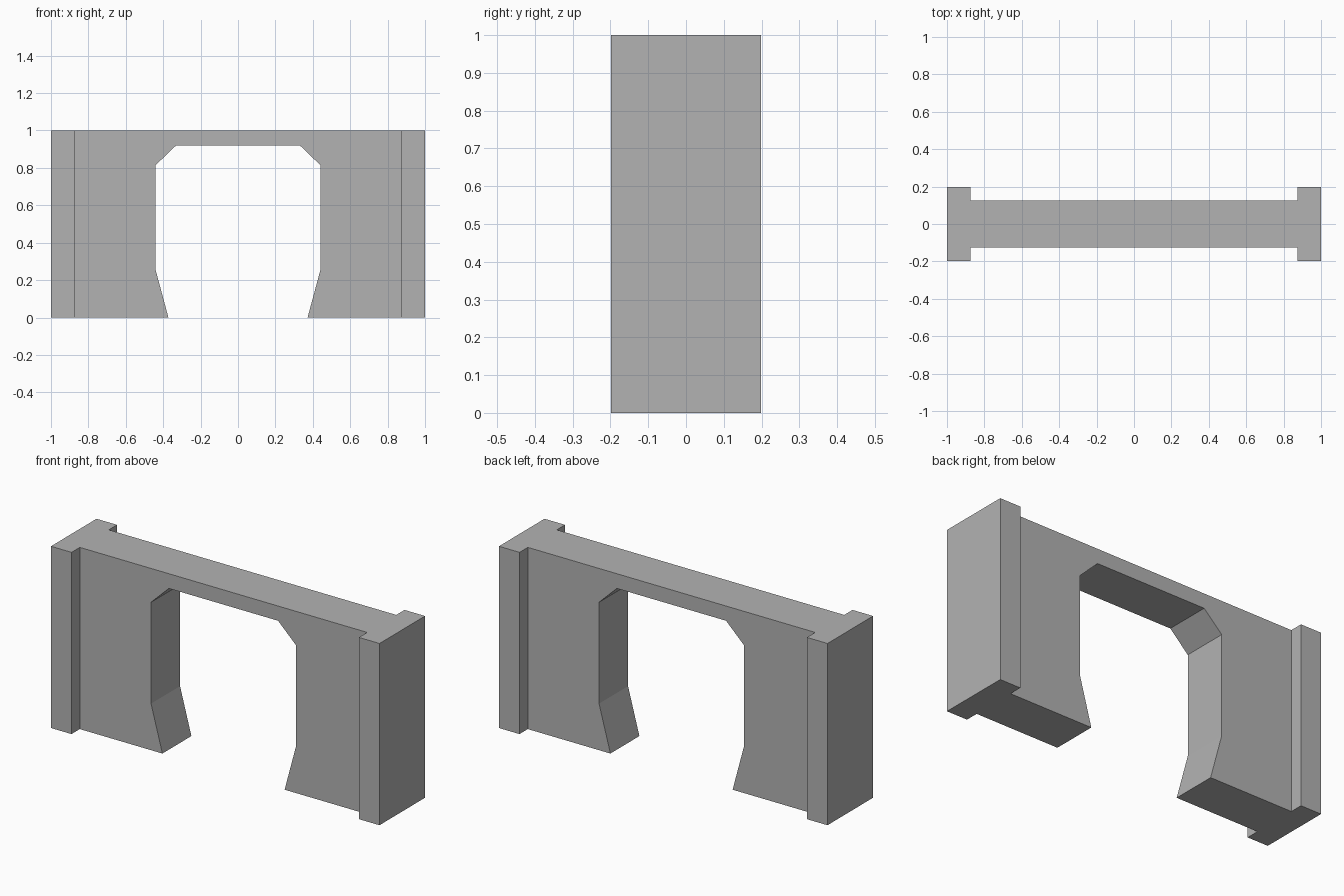
import bpy
import bmesh
from mathutils import Vector

default = bpy.data.objects.get("Cube")
if default:
    bpy.data.objects.remove(default, do_unlink=True)

END_X, END_Y = 1.0, 0.198      # end pillars
WALL_X, WALL_Y = 0.875, 0.126  # thinner wall between them
HEIGHT = 1.0


def material(name, color):
    mat = bpy.data.materials.new(name)
    mat.use_nodes = True
    mat.diffuse_color = color
    mat.node_tree.nodes["Principled BSDF"].inputs["Base Color"].default_value = color
    return mat


def prism(name, outline, direction):
    """Extrude a closed outline along a direction."""
    bm = bmesh.new()
    base = bm.faces.new([bm.verts.new(p) for p in outline])
    result = bmesh.ops.extrude_face_region(bm, geom=[base], use_keep_orig=True)
    moved = [v for v in result["geom"] if isinstance(v, bmesh.types.BMVert)]
    bmesh.ops.translate(bm, vec=Vector(direction), verts=moved)
    bmesh.ops.recalc_face_normals(bm, faces=bm.faces)
    mesh = bpy.data.meshes.new(name)
    bm.to_mesh(mesh)
    bm.free()
    obj = bpy.data.objects.new(name, mesh)
    bpy.context.collection.objects.link(obj)
    return obj


# Wall with end pillars, from an H-shaped plan
quarter = [(END_X, END_Y), (WALL_X, END_Y), (WALL_X, WALL_Y)]
back = quarter + [(-x, y) for x, y in reversed(quarter)]
plan = back + [(x, -y) for x, y in reversed(back)]
wall = prism("gateway_wall", [(x, y, 0) for x, y in plan], (0, 0, HEIGHT))
wall.data.materials.append(material("stone grey", (0.45, 0.45, 0.45, 1)))

# Opening with chamfered top corners and flared feet, run past the floor
side = [(0.345, -0.1), (0.441, 0.256), (0.441, 0.814), (0.332, 0.919)]
arch = side + [(-x, z) for x, z in reversed(side)]
cutter = prism("opening_cutter", [(x, -0.5, z) for x, z in arch], (0, 1, 0))
cutter.hide_render = True

cut = wall.modifiers.new("opening", 'BOOLEAN')
cut.operation = 'DIFFERENCE'
cut.solver = 'EXACT'
cut.object = cutter
bpy.context.view_layer.objects.active = wall
bpy.ops.object.modifier_apply(modifier=cut.name)
bpy.data.objects.remove(cutter, do_unlink=True)
